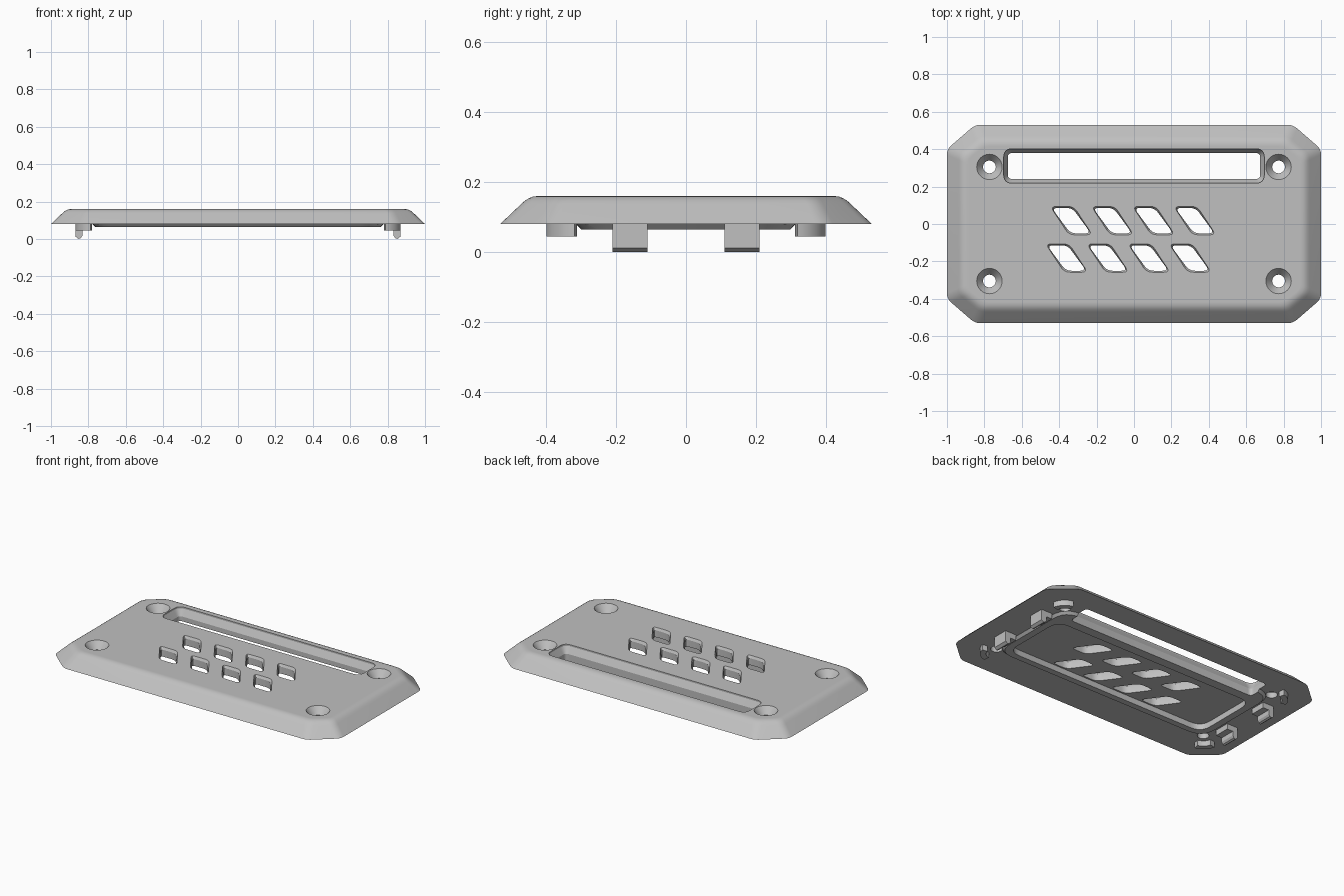
import bpy, bmesh, math
from mathutils import Vector

cube = bpy.data.objects.get("Cube")
if cube:
    bpy.data.objects.remove(cube, do_unlink=True)

grey = bpy.data.materials.new("plain grey")
grey.use_nodes = True
COLOUR = (0.53, 0.53, 0.53, 1)
grey.diffuse_color = COLOUR
grey.node_tree.nodes["Principled BSDF"].inputs["Base Color"].default_value = COLOUR

BASE, TOP = 0.08, 0.16


def rounded(points, radius, steps=6):
    """Outline with softened corners."""
    pts = [Vector(p) for p in points]
    out = []
    for i, p in enumerate(pts):
        a = p + (pts[i - 1] - p).normalized() * radius
        b = p + (pts[(i + 1) % len(pts)] - p).normalized() * radius
        for s in range(steps + 1):
            t = s / steps
            out.append(a * (1 - t) ** 2 + p * 2 * t * (1 - t) + b * t * t)
    return out


def rect(x0, x1, y0, y1, radius, grow=0.0):
    x0, x1, y0, y1 = x0 - grow, x1 + grow, y0 - grow, y1 + grow
    return rounded([(x0, y0), (x1, y0), (x1, y1), (x0, y1)], radius + grow)


def octagon(inset):
    x, y = 1 - inset, 0.53 - inset
    cx, cy = 0.15 - 0.55 * inset, 0.13 - 0.55 * inset
    return rounded([(x - cx, -y), (x, cy - y), (x, y - cy), (x - cx, y),
                    (cx - x, y), (-x, y - cy), (-x, cy - y), (cx - x, -y)], 0.03)


def circle(cx, cy, r, n=40):
    return [Vector((cx + r * math.cos(math.tau * i / n), cy + r * math.sin(math.tau * i / n)))
            for i in range(n)]


def loft(bm, rings):
    """Closed solid through (outline, height) rings."""
    loops = [[bm.verts.new((p.x, p.y, z)) for p in pts] for pts, z in rings]
    n = len(loops[0])
    faces = [bm.faces.new(loops[0][::-1]), bm.faces.new(loops[-1])]
    for lo, hi in zip(loops, loops[1:]):
        for i in range(n):
            j = (i + 1) % n
            faces.append(bm.faces.new((lo[i], lo[j], hi[j], hi[i])))
    bmesh.ops.recalc_face_normals(bm, faces=faces)


def make(name, bm):
    mesh = bpy.data.meshes.new(name)
    bm.to_mesh(mesh)
    bm.free()
    mesh.materials.append(grey)
    obj = bpy.data.objects.new(name, mesh)
    bpy.context.collection.objects.link(obj)
    return obj


def activate(obj):
    bpy.ops.object.select_all(action='DESELECT')
    obj.select_set(True)
    bpy.context.view_layer.objects.active = obj


def combine(target, tool, operation):
    mod = target.modifiers.new(operation.lower(), 'BOOLEAN')
    mod.operation, mod.object, mod.solver = operation, tool, 'EXACT'
    activate(target)
    bpy.ops.object.modifier_apply(modifier=mod.name)
    bpy.data.objects.remove(tool, do_unlink=True)


# Cover plate with a sloped, rolled-over rim
bm = bmesh.new()
rim = [(0, BASE), (0.06, 0.137), (0.07, 0.146), (0.081, 0.153),
       (0.093, 0.158), (0.108, TOP), (0.114, TOP)]
loft(bm, [(octagon(i), z) for i, z in rim])
plate = make("cover_plate", bm)

# Raised gasket rib on the underside
bm = bmesh.new()
loft(bm, [(rect(-0.765, 0.765, -0.3, 0.3, 0.11), 0.065),
          (rect(-0.765, 0.765, -0.3, 0.3, 0.11, 0.015), BASE),
          (rect(-0.765, 0.765, -0.3, 0.3, 0.11, 0.015), 0.1)])
combine(plate, make("gasket_rib", bm), 'UNION')

# Shallow recess behind the vents
bm = bmesh.new()
loft(bm, [(rect(-0.72, 0.72, -0.26, 0.18, 0.08), z) for z in (0.03, 0.102)])
combine(plate, make("recess_cutter", bm), 'DIFFERENCE')

# Long slot, slanted vents and countersunk screw holes
bm = bmesh.new()
slot = (-0.675, 0.675, 0.24, 0.38, 0.025)
loft(bm, [(rect(*slot), 0.03), (rect(*slot), 0.11),
          (rect(*slot, 0.022), 0.15), (rect(*slot, 0.022), 0.2)])


def vent(x, y, grow):
    w, lean, h = 0.055 + grow, 0.05, 0.068 + grow
    return rounded([(x - w - lean, y + h), (x - w + lean, y - h),
                    (x + w + lean, y - h), (x + w - lean, y + h)], 0.032)


for row_x, row_y in ((-0.335, 0.018), (-0.36, -0.182)):
    for k in range(4):
        x = row_x + 0.22 * k
        loft(bm, [(vent(x, row_y, g), z) for g, z in
                  ((0, 0.03), (0, 0.145), (0.008, TOP), (0.008, 0.2))])

for sx in (-1, 1):
    for sy in (-1, 1):
        loft(bm, [(circle(sx * 0.773, sy * 0.305, r), z) for r, z in
                  ((0.034, 0.02), (0.034, 0.115), (0.068, TOP), (0.068, 0.2))])
combine(plate, make("opening_cutter", bm), 'DIFFERENCE')

parts = [plate]
for sx, side in ((-1, "right"), (1, "left")):
    for sy, end in ((-1, "front"), (1, "back")):
        # Curved locating lip around the outer side of each screw hole
        arc = [math.radians(10 + 7 * i) for i in range(11)]
        path = [(0.1, a) for a in arc] + [(0.065, a) for a in reversed(arc)]
        outline = [Vector((sx * (0.77 + r * math.cos(a)), sy * (0.3 + r * math.sin(a))))
                   for r, a in path]
        bm = bmesh.new()
        loft(bm, [(outline, 0.045), (outline, BASE + 0.005)])
        parts.append(make(f"locating_lip_{end}_{side}", bm))

        # Snap clip: profile in x and z, extruded along y
        profile = [(0.79, BASE + 0.005), (0.79, 0.045), (0.832, 0.045), (0.832, 0.018),
                   (0.84, 0.005), (0.852, 0), (0.868, 0.012), (0.868, BASE + 0.005)]
        bm = bmesh.new()
        sides = [[bm.verts.new((sx * x, sy * 0.16 + d, z)) for x, z in profile]
                 for d in (-0.05, 0.05)]
        n = len(profile)
        for i in range(n):
            j = (i + 1) % n
            bm.faces.new((sides[0][i], sides[0][j], sides[1][j], sides[1][i]))
        bm.faces.new(sides[0])
        bm.faces.new(sides[1])
        bmesh.ops.recalc_face_normals(bm, faces=bm.faces)
        parts.append(make(f"snap_clip_{end}_{side}", bm))

for obj in parts:
    activate(obj)
    bpy.ops.object.shade_smooth_by_angle(angle=math.radians(25))
